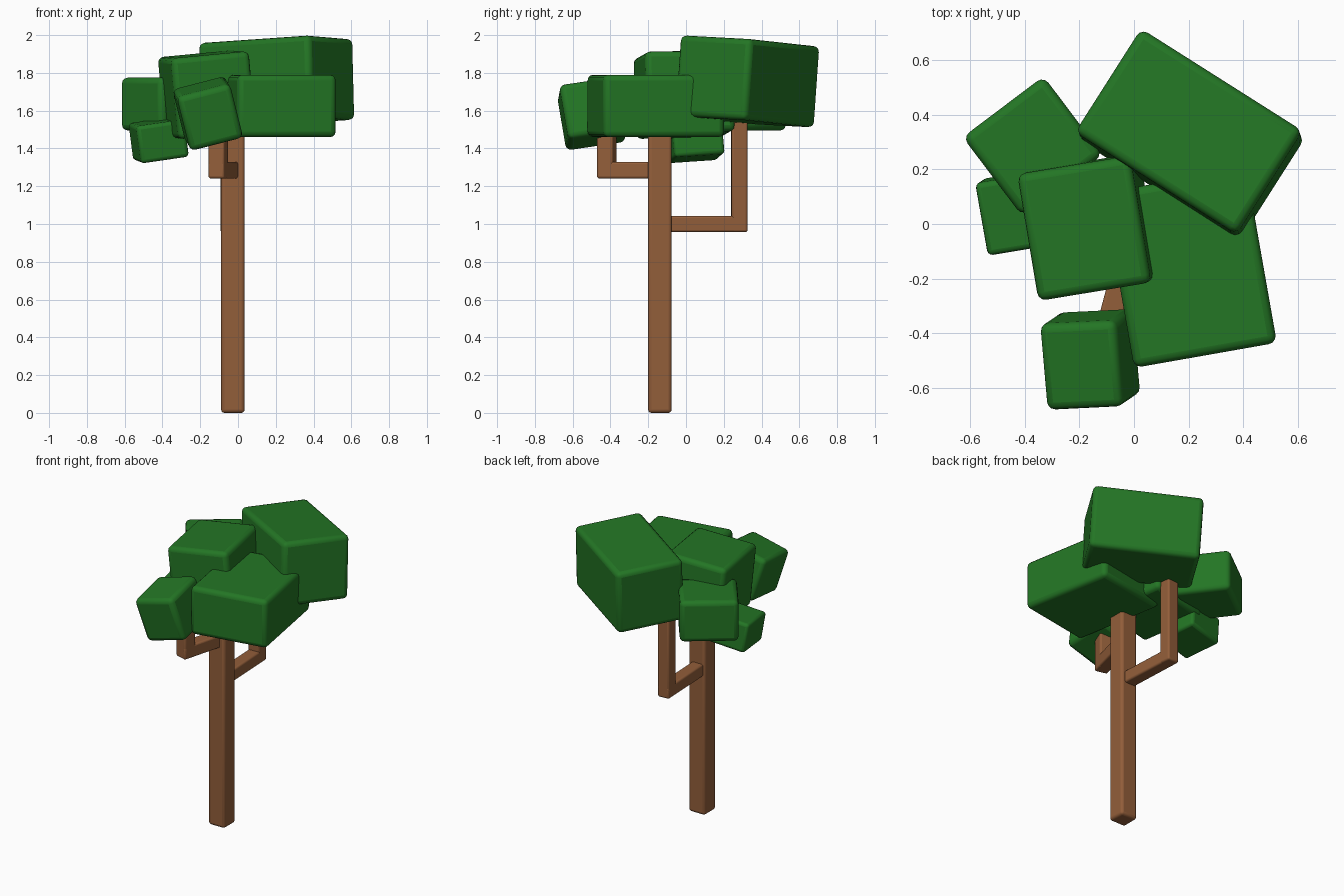
import bpy, math
from mathutils import Vector, Matrix

if "Cube" in bpy.data.objects:
    bpy.data.objects.remove(bpy.data.objects["Cube"])


def material(name, rgb):
    m = bpy.data.materials.new(name)
    m.diffuse_color = (*rgb, 1)
    m.use_nodes = True
    m.node_tree.nodes["Principled BSDF"].inputs["Base Color"].default_value = m.diffuse_color
    return m


LEAF = material("leaf green", (0.017, 0.180, 0.018))
BARK = material("bark brown", (0.290, 0.112, 0.042))


def block(name, centre, size, mat, angle=0, slope=(0, 0), bevel=0.03):
    """Bevelled box turned about z, its top tilted by the x and y slopes."""
    up = Vector((-slope[0], -slope[1], 1)).normalized()
    a = math.radians(angle)
    ax = Vector((math.cos(a), math.sin(a), 0))
    ax = (ax - up * ax.dot(up)).normalized()
    ay = up.cross(ax)
    rot = Matrix((ax, ay, up)).transposed().to_4x4()
    bpy.ops.mesh.primitive_cube_add(size=1)
    ob = bpy.context.object
    ob.name = name
    ob.data.transform(Matrix.Diagonal((*size, 1)))
    ob.matrix_world = Matrix.Translation(centre) @ rot
    ob.data.materials.append(mat)
    bpy.ops.object.shade_smooth_by_angle(angle=math.radians(40))
    b = ob.modifiers.new("soft edges", 'BEVEL')
    b.width = bevel
    b.segments = 3
    return ob


def branch(name, start, end, z, top, w):
    """Elbow branch: level arm out of the trunk, then an upright."""
    s, e = Vector(start), Vector(end)
    d = e - s
    turn = math.degrees(math.atan2(d.y, d.x))
    tip = e + d.normalized() * w / 2
    mid = (s + tip) / 2
    block(name + "_arm", (mid.x, mid.y, z), ((tip - s).length, w, w), BARK, turn, bevel=0.012)
    low = z - w / 2
    block(name + "_upright", (e.x, e.y, (low + top) / 2), (w, w, top - low), BARK, turn, bevel=0.012)


# Trunk and the two elbow branches
block("trunk", (-0.027, -0.138, 0.79), (0.125, 0.125, 1.58), BARK, bevel=0.018)
branch("back_branch", (-0.03, -0.14), (-0.05, 0.282), 1.0, 1.60, 0.085)
branch("front_branch", (-0.03, -0.14), (-0.105, -0.42), 1.285, 1.50, 0.088)

# Foliage blocks
block("crown_back_right", (0.205, 0.325, 1.755), (0.70, 0.45, 0.43), LEAF, -32.5, (0.025, -0.07))
block("crown_front_right", (0.205, -0.16, 1.625), (0.53, 0.65, 0.33), LEAF, 10)
block("crown_centre_left", (-0.165, -0.01, 1.685), (0.42, 0.47, 0.43), LEAF, 9.5, (0.09, 0.03))
block("crown_back_left", (-0.37, 0.285, 1.635), (0.37, 0.36, 0.28), LEAF, 37)
block("crown_low_left", (-0.42, 0.045, 1.445), (0.26, 0.27, 0.20), LEAF, 10, (0.13, 0.09), 0.02)
block("crown_front", (-0.16, -0.495, 1.585), (0.29, 0.32, 0.30), LEAF, 5, (0.25, 0.17))
